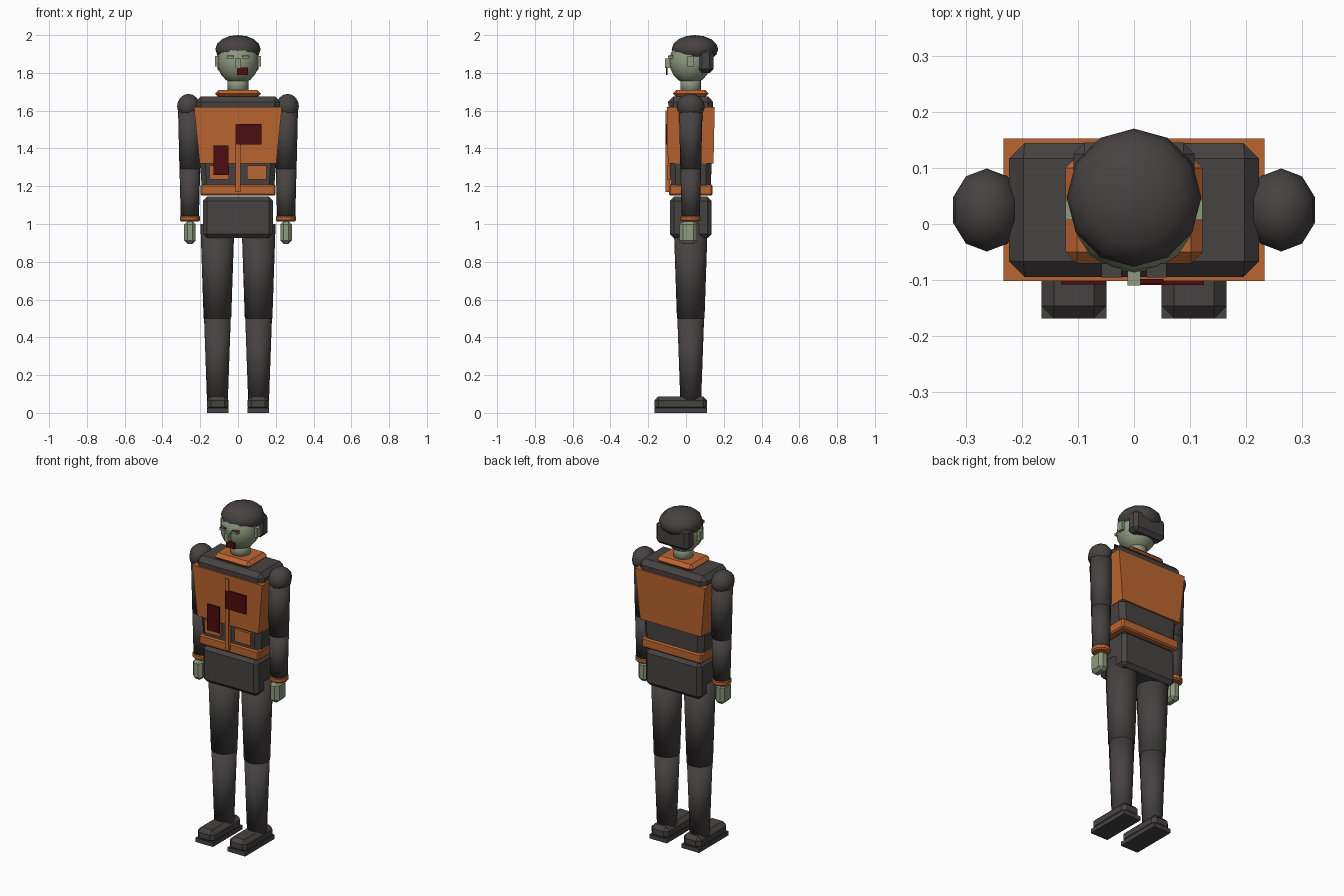
import bpy, bmesh, math
from mathutils import Matrix, Vector

if "Cube" in bpy.data.objects:
    bpy.data.objects.remove(bpy.data.objects["Cube"])

CY = 0.025  # depth of the body's centre line


def material(name, r, g, b):
    m = bpy.data.materials.new(name)
    m.use_nodes = True
    m.diffuse_color = (r, g, b, 1)
    bsdf = next(n for n in m.node_tree.nodes if n.type == 'BSDF_PRINCIPLED')
    bsdf.inputs["Base Color"].default_value = (r, g, b, 1)
    return m


ORANGE = material("orange cloth", 0.50, 0.13, 0.03)
DARK = material("charcoal cloth", 0.062, 0.055, 0.054)
SKIN = material("pale green skin", 0.27, 0.32, 0.21)
RED = material("dark red", 0.07, 0.004, 0.005)


def finish(name, bm, mat, smooth=False):
    mesh = bpy.data.meshes.new(name)
    bmesh.ops.recalc_face_normals(bm, faces=bm.faces)
    for f in bm.faces:
        f.smooth = smooth
    bm.to_mesh(mesh)
    bm.free()
    mesh.materials.append(mat)
    ob = bpy.data.objects.new(name, mesh)
    bpy.context.collection.objects.link(ob)
    return ob


def box(name, mat, x, y, z, bevel=0, taper=(1, 1)):
    """Box between the given ranges; taper scales the bottom, bevel chamfers the edges."""
    bm = bmesh.new()
    bmesh.ops.create_cube(bm, size=1)
    mid = [(a + b) / 2 for a, b in (x, y, z)]
    for v in bm.verts:
        if v.co.z < 0:
            v.co.x *= taper[0]
            v.co.y *= taper[1]
        v.co = Vector([m + c * (b - a) for m, c, (a, b) in zip(mid, v.co, (x, y, z))])
    if bevel:
        bmesh.ops.bevel(bm, geom=bm.edges[:], offset=bevel, segments=1, affect='EDGES')
    return finish(name, bm, mat)


def limb(name, mat, x, z, r, sides=16, smooth=True, y=CY):
    """Upright tapered cylinder; z and r run from bottom to top."""
    bm = bmesh.new()
    place = Matrix.Translation((x, y, (z[0] + z[1]) / 2))
    bmesh.ops.create_cone(bm, cap_ends=True, segments=sides, radius1=r[0],
                          radius2=r[1], depth=z[1] - z[0], matrix=place)
    return finish(name, bm, mat, smooth)


def ball(name, mat, centre, radii, sides=12, rings=8):
    bm = bmesh.new()
    place = Matrix.Translation(centre) @ Matrix.Diagonal((*radii, 1))
    bmesh.ops.create_uvsphere(bm, u_segments=sides, v_segments=rings, radius=1, matrix=place)
    return finish(name, bm, mat, True)


def span(centre, half):
    return (centre - half, centre + half)


# Torso, vest and belt
box("torso", DARK, span(0, 0.225), span(CY, 0.12), (1.15, 1.675), 0.028, (0.84, 0.88))
box("vest", ORANGE, span(0, 0.233), span(CY, 0.127), (1.32, 1.62), 0, (0.87, 0.95))
box("belt", ORANGE, span(0, 0.198), span(CY, 0.115), (1.15, 1.21), 0.008)
box("hips", DARK, span(0, 0.185), span(CY, 0.11), (0.925, 1.145), 0.022)
box("collar", ORANGE, span(0, 0.122), span(CY, 0.095), (1.67, 1.71), 0.02)
box("zip_strip", ORANGE, span(0, 0.012), (-0.108, -0.085), (1.17, 1.6))
box("chest_patch", RED, (-0.01, 0.125), (-0.109, -0.1), (1.42, 1.53))
box("waist_patch", RED, (-0.13, -0.05), (-0.108, -0.099), (1.26, 1.415))

# Head
limb("neck", SKIN, 0, (1.69, 1.78), (0.055, 0.055))
ball("head", SKIN, (0, 0.022, 1.86), (0.11, 0.11, 0.12), 16, 10)
ball("hair", DARK, (0, 0.047, 1.925), (0.12, 0.123, 0.075))
box("hair_back", DARK, span(0, 0.108), (0.065, 0.145), (1.8, 1.93), 0.02)
box("nose", SKIN, span(0, 0.012), (-0.11, -0.075), (1.825, 1.875))
box("mouth", RED, (-0.005, 0.053), (-0.107, -0.098), (1.79, 1.828))

for side, s in (("left", 1), ("right", -1)):
    # Face and pocket details
    box(side + "_ear", SKIN, span(s * 0.112, 0.01), span(CY, 0.018), (1.835, 1.89))
    box(side + "_eye", SKIN, span(s * 0.04, 0.018), (-0.094, -0.07), (1.875, 1.887))
    box(side + "_brow", DARK, span(s * 0.04, 0.018), (-0.095, -0.07), (1.887, 1.891))
    box(side + "_pocket", ORANGE, span(s * 0.1, 0.052), (-0.1, -0.075), (1.235, 1.31))

    # Arm
    ax = s * 0.255
    ball(side + "_shoulder", DARK, (s * 0.2625, CY, 1.623), (0.063, 0.074, 0.066), 10, 8)
    limb(side + "_upper_arm", DARK, ax, (1.29, 1.63), (0.055, 0.063))
    limb(side + "_forearm", DARK, ax, (1.03, 1.3), (0.048, 0.055))
    cuff = limb(side + "_cuff", ORANGE, ax, (1.012, 1.046), (0.053, 0.053), 16, False)
    bev = cuff.modifiers.new("rounded rim", 'BEVEL')
    bev.width = 0.008
    bev.angle_limit = math.radians(50)
    box(side + "_hand", SKIN, span(ax, 0.031), span(0.012, 0.047), (0.895, 1.015), 0.018)

    # Leg and shoe
    lx = s * 0.109
    limb(side + "_thigh", DARK, lx, (0.5, 1.0), (0.073, 0.09))
    limb(side + "_shin", DARK, lx, (0.06, 0.51), (0.055, 0.071))
    box(side + "_sole", DARK, span(s * 0.107, 0.058), (-0.168, 0.112), (0, 0.025))
    box(side + "_shoe", DARK, span(s * 0.107, 0.058), (-0.168, 0.112), (0.01, 0.087), 0.022)
